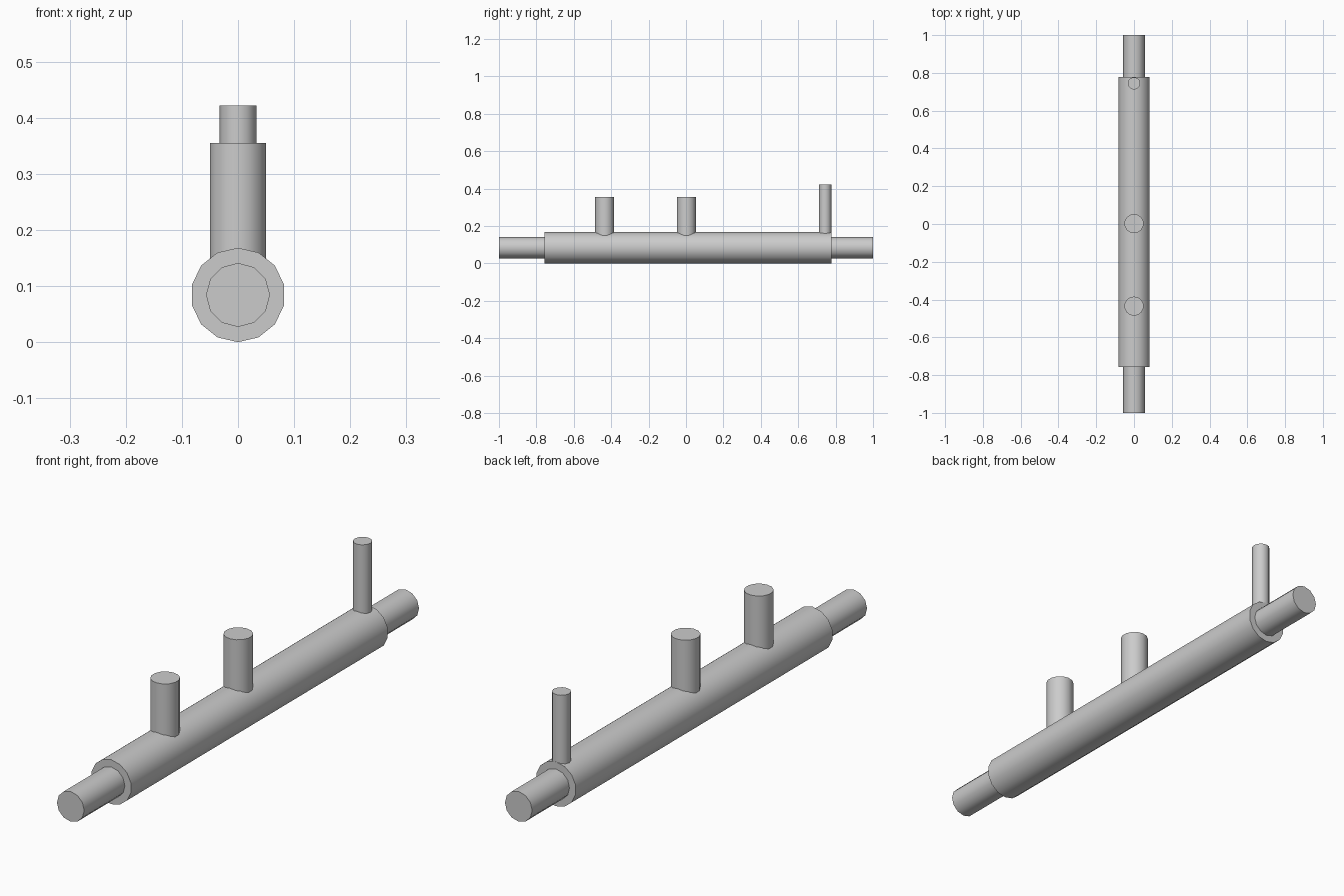
import bpy
import math

cube = bpy.data.objects.get("Cube")
if cube:
    bpy.data.objects.remove(cube, do_unlink=True)

# Single plain grey
grey = bpy.data.materials.new("plain_grey")
grey.use_nodes = True
colour = (0.6, 0.6, 0.6, 1)
grey.diffuse_color = colour
grey.node_tree.nodes["Principled BSDF"].inputs["Base Color"].default_value = colour

AXIS_Z = 0.084


def cylinder(name, sides, radius, length, centre, tilt=0.0):
    bpy.ops.mesh.primitive_cylinder_add(
        vertices=sides, radius=radius, depth=length,
        location=centre, rotation=(tilt, 0, 0))
    obj = bpy.context.object
    obj.name = name
    obj.data.materials.append(grey)
    bpy.ops.object.transform_apply(location=False, rotation=True, scale=True)
    bpy.ops.object.shade_smooth_by_angle(angle=math.radians(40))
    return obj


def lengthwise(name, sides, radius, start, end):
    centre = (0, (start + end) / 2, AXIS_Z)
    return cylinder(name, sides, radius, end - start, centre, math.pi / 2)


def upright(name, sides, radius, y, top):
    # Stands on the pipe axis so that it meets the curved wall cleanly
    return cylinder(name, sides, radius, top - AXIS_Z,
                    (0, y, (top + AXIS_Z) / 2))


# Thick header pipe with a narrower stub at each end
lengthwise("header_pipe", 14, 0.084, -0.757, 0.777)
lengthwise("front_end_stub", 12, 0.057, -1.0, -0.74)
lengthwise("back_end_stub", 12, 0.057, 0.76, 1.0)

# Upright branches
upright("front_branch", 14, 0.051, -0.435, 0.355)
upright("middle_branch", 14, 0.051, 0.002, 0.355)
upright("thin_back_branch", 12, 0.033, 0.744, 0.422)
